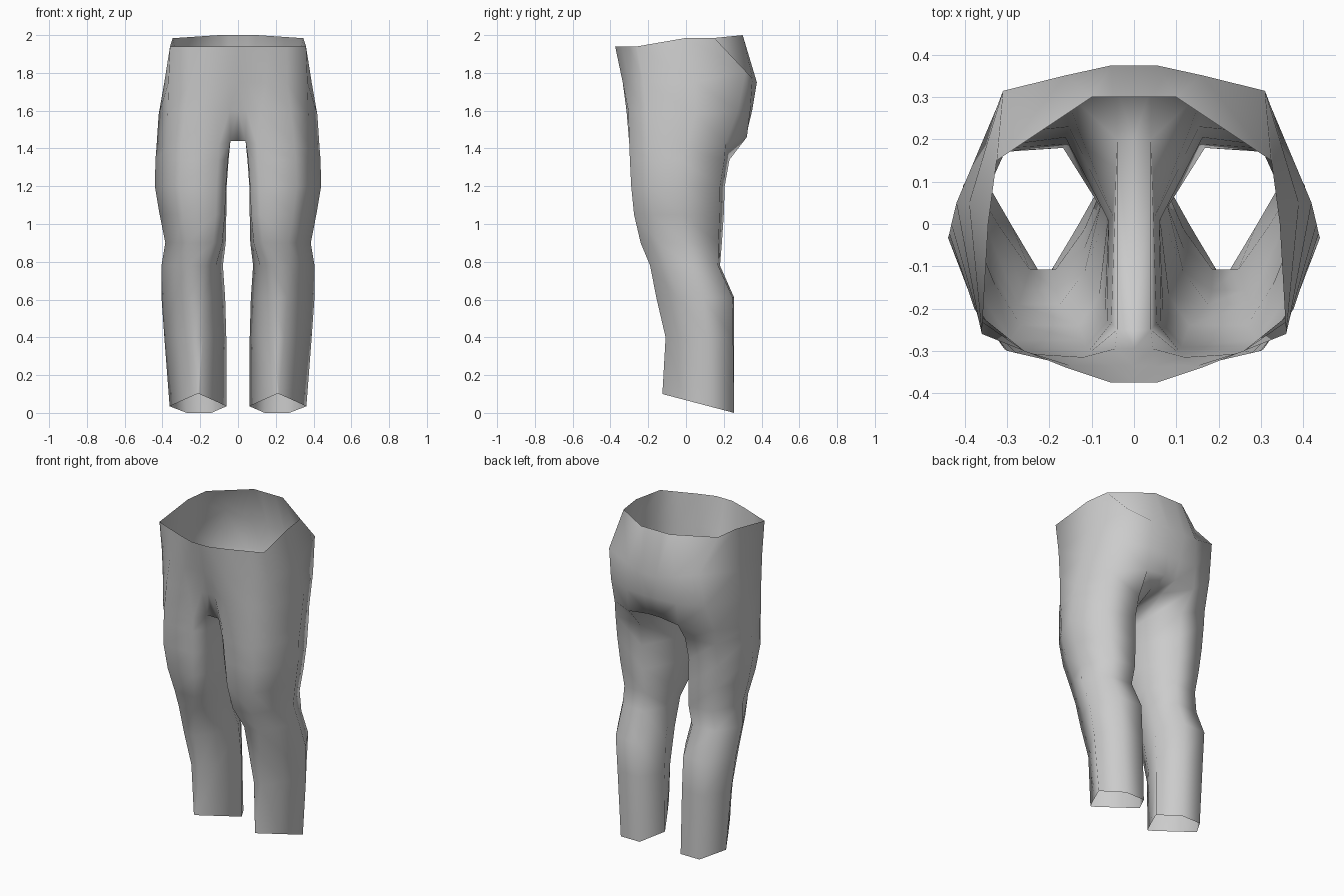
import bpy
import bmesh
from mathutils import Vector

default_cube = bpy.data.objects.get("Cube")
if default_cube:
    bpy.data.objects.remove(default_cube, do_unlink=True)


def make_material(name, colour):
    material = bpy.data.materials.new(name)
    material.use_nodes = True
    material.diffuse_color = colour
    shader = material.node_tree.nodes["Principled BSDF"]
    shader.inputs["Base Color"].default_value = colour
    return material


# Every ring runs: inner front, front pair, outer pair, back pair, inner back
HIP_RINGS = (
    # waist opening
    ((.055, -.375, 1.94), (.16, -.34, 1.94), (.26, -.30, 1.94), (.36, -.26, 1.94),
     (.345, 0, 1.985), (.325, .15, 1.985), (.1, .3, 2), (.05, .3, 2)),
    # fullest part of the seat
    ((.05, -.335, 1.75), (.15, -.335, 1.75), (.26, -.3, 1.75), (.368, -.225, 1.75),
     (.39, .05, 1.75), (.31, .315, 1.81), (.16, .352, 1.77), (.055, .375, 1.75)),
    # lower seat
    ((.045, -.295, 1.6), (.12, -.315, 1.6), (.28, -.305, 1.6), (.372, -.21, 1.58),
     (.42, .05, 1.58), (.325, .275, 1.6), (.17, .34, 1.6), (.045, .35, 1.6)),
    # crotch and underside of the seat
    ((.04, -.25, 1.44), (.1, -.3, 1.42), (.3, -.3, 1.42), (.378, -.2, 1.4),
     (.432, .0, 1.4), (.345, .21, 1.43), (.17, .322, 1.46), (.04, .32, 1.475)),
)
CROTCH_BACK = (.04, .2, 1.44)

# Leg cross-sections as fractions of width and depth
ROUND = ((.01, .12), (.14, 0), (.66, 0), (.84, .2), (1, .52), (.76, .95), (.27, 1), (0, .6))
POINTED = ((.24, .32), (.48, 0), (.52, 0), (.76, .32), (1, .65), (.7, 1), (.27, 1), (0, .65))

# Height, inner x, outer x, front y, back y, how pointed the front is
LEG_LEVELS = (
    (1.34, .05, .437, -.297, .23, 0),
    (1.2, .06, .44, -.29, .205, 0),
    (1.05, .062, .415, -.275, .2, .05),
    (.9, .065, .385, -.24, .19, .2),
    (.78, .08, .405, -.19, .18, .45),
    (.61, .068, .405, -.157, .255, .6),
    (.4, .062, .39, -.108, .255, .7),
    (.1, .06, .362, -.125, .255, 1),
)


def leg_ring(z, inner, outer, front, back, pointed, slope=0):
    points = []
    for a, b in zip(ROUND, POINTED):
        u, v = Vector(a).lerp(Vector(b), pointed)
        points.append((inner + u * (outer - inner), front + v * (back - front), z - slope * v))
    return points


def bridge(bm, upper, lower, closed):
    count = len(upper)
    for i in range(count if closed else count - 1):
        j = (i + 1) % count
        bm.faces.new((upper[i], lower[i], lower[j], upper[j]))


bm = bmesh.new()


def add_ring(points):
    return [bm.verts.new(p) for p in points]


def centre_of(vert):
    return bm.verts.new((0, vert.co.y, vert.co.z))


# Hips, with a narrow strip to the centre line at front and back
hips = []
for points in HIP_RINGS:
    ring = add_ring(points)
    hips.append([centre_of(ring[0])] + ring + [centre_of(ring[-1])])
for upper, lower in zip(hips, hips[1:]):
    bridge(bm, upper, lower, closed=False)

# Underside of the seat, then the crotch strip between the legs
front_centre, front_inner, *outer_ring, seat_inner, seat_centre = hips[-1]
back_inner = bm.verts.new(CROTCH_BACK)
back_centre = centre_of(back_inner)
bm.faces.new((outer_ring[-1], back_inner, seat_inner))
bm.faces.new((seat_inner, back_inner, back_centre, seat_centre))
bm.faces.new((front_centre, back_centre, back_inner, front_inner))

# Leg, ending in a hem that drops towards the back
previous = [front_inner, *outer_ring, back_inner]
for level in LEG_LEVELS:
    is_hem = level is LEG_LEVELS[-1]
    ring = add_ring(leg_ring(*level, slope=.1 if is_hem else 0))
    bridge(bm, previous, ring, closed=True)
    previous = ring

bmesh.ops.recalc_face_normals(bm, faces=bm.faces)
if sum(f.normal.dot(Vector((f.calc_center_median().x - .2, f.calc_center_median().y, 0)))
       for f in bm.faces) < 0:
    bmesh.ops.reverse_faces(bm, faces=bm.faces)
for face in bm.faces:
    face.smooth = True

mesh = bpy.data.meshes.new("trousers")
bm.to_mesh(mesh)
bm.free()
mesh.materials.append(make_material("light grey cloth", (.6, .6, .6, 1)))
trousers = bpy.data.objects.new("trousers", mesh)
bpy.context.collection.objects.link(trousers)

# Mirror the half across the centre line
mirror = trousers.modifiers.new("mirror", "MIRROR")
mirror.use_axis[0] = True
mirror.use_clip = True
mirror.merge_threshold = .001
